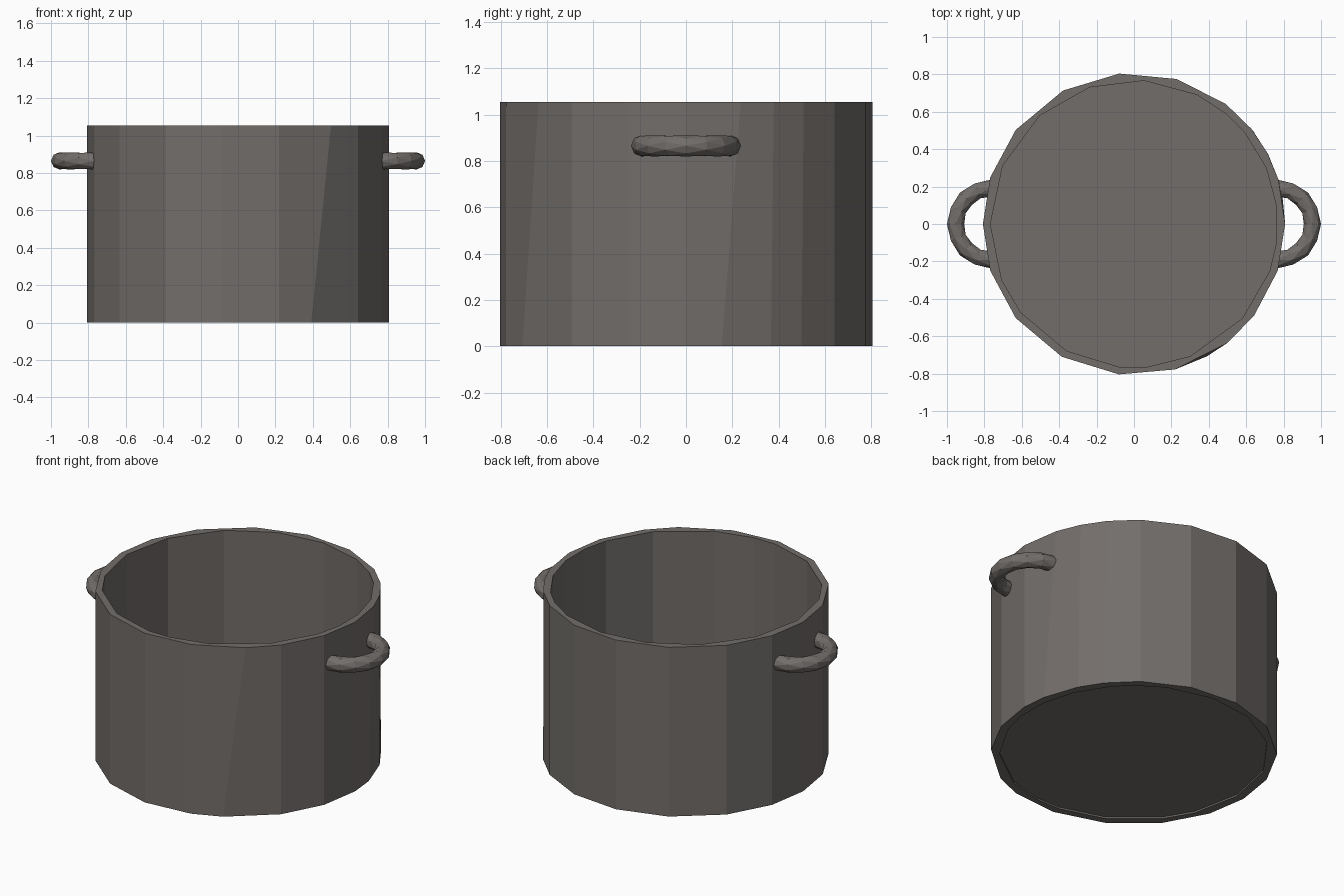
import bpy, bmesh, math
from mathutils import Vector

if "Cube" in bpy.data.objects:
    bpy.data.objects.remove(bpy.data.objects["Cube"])

# Irregular low-poly side angles (degrees), as on a reduced mesh
OUTER_TOP = [0, 17, 28, 39, 52.6, 73.6, 95.6, 118, 141.5, 162, 180, 198,
             218.5, 241.5, 264.3, 285.8, 308, 322.5, 342]
OUTER_LOW = [0, 11, 27, 38, 52.6, 73.6, 95.6, 118, 141.5, 162, 180, 198,
             218.5, 241.5, 264.3, 285.8, 299, 322.5, 342]
INNER = [353, 7, 23, 40, 50, 64, 86, 108, 131, 156, 180, 203,
         218, 242, 264, 275, 293, 319, 341]
HEIGHT, R_OUT, R_IN = 1.055, 0.808, 0.768

metal = bpy.data.materials.new("dark_metal")
metal.diffuse_color = (0.17, 0.155, 0.145, 1)
metal.use_nodes = True
metal.node_tree.nodes["Principled BSDF"].inputs["Base Color"].default_value = metal.diffuse_color


def ring(bm, angles, r, z):
    return [bm.verts.new((r * math.cos(math.radians(a)),
                          r * math.sin(math.radians(a)), z)) for a in angles]


def bridge(bm, a, b):
    n = len(a)
    for i in range(n):
        j = (i + 1) % n
        bm.faces.new((a[i], a[j], b[j], b[i]))


def finish(bm, name):
    bmesh.ops.recalc_face_normals(bm, faces=bm.faces)
    mesh = bpy.data.meshes.new(name)
    bm.to_mesh(mesh)
    bm.free()
    mesh.materials.append(metal)
    obj = bpy.data.objects.new(name, mesh)
    bpy.context.collection.objects.link(obj)
    return obj


# Pot body: hollow wall, floor, and a slightly recessed underside
bm = bmesh.new()
rings = [ring(bm, INNER, R_IN, 0.025),
         ring(bm, INNER, R_IN, HEIGHT),
         ring(bm, OUTER_TOP, R_OUT, HEIGHT),
         ring(bm, OUTER_LOW, R_OUT, 0),
         ring(bm, INNER, R_IN - 0.008, 0),
         ring(bm, INNER, R_IN - 0.008, 0.01)]
for a, b in zip(rings, rings[1:]):
    bridge(bm, a, b)
bm.faces.new(rings[0])
bm.faces.new(rings[-1])
finish(bm, "pot_body")


# Side handles: half-ring tubes running into the wall
def handle(name, side):
    bm = bmesh.new()
    steps, sides, r_arc, r_tube = 8, 8, 0.192, 0.046
    sections = []
    for i in range(steps + 1):
        t = math.radians(-90 + 180 * i / steps)
        out = Vector((math.cos(t), math.sin(t), 0))
        sec = []
        for k in range(sides):
            # alternate rings are turned half a step for a faceted tube
            u = math.tau * (k + 0.5 * (i % 2)) / sides
            p = out * (r_arc + r_tube * math.cos(u))
            sec.append(bm.verts.new((side * (0.762 + p.x), p.y,
                                     0.865 + r_tube * math.sin(u))))
        sections.append(sec)
    for i, (a, b) in enumerate(zip(sections, sections[1:])):
        if i % 2:
            a, b = b, a
        for k in range(sides):
            j = (k + 1) % sides
            bm.faces.new((a[k], a[j], b[k]))
            bm.faces.new((a[j], b[j], b[k]))
    bm.faces.new(sections[0])
    bm.faces.new(sections[-1])
    finish(bm, name)


handle("right_handle", 1)
handle("left_handle", -1)
